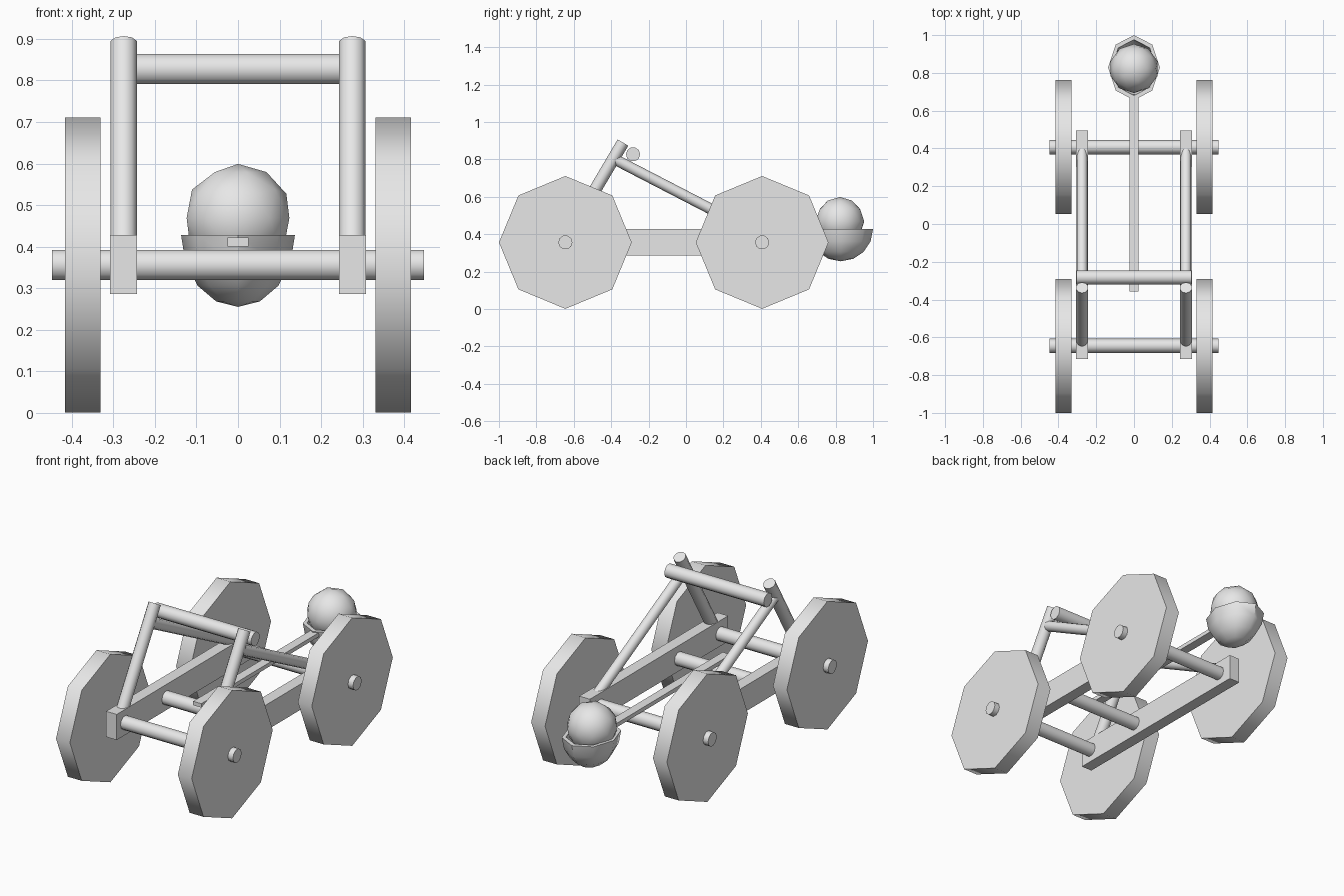
import bpy, bmesh, math
from mathutils import Vector, Matrix

if "Cube" in bpy.data.objects:
    bpy.data.objects.remove(bpy.data.objects["Cube"])

grey = bpy.data.materials.new("light_grey")
grey.diffuse_color = (0.8, 0.8, 0.8, 1)
grey.use_nodes = True
grey.node_tree.nodes["Principled BSDF"].inputs["Base Color"].default_value = grey.diffuse_color


def finish(name, bm, smooth=True):
    """Turn a bmesh into a named object with the shared material."""
    bmesh.ops.recalc_face_normals(bm, faces=bm.faces)
    mesh = bpy.data.meshes.new(name)
    bm.to_mesh(mesh)
    bm.free()
    mesh.materials.append(grey)
    obj = bpy.data.objects.new(name, mesh)
    bpy.context.collection.objects.link(obj)
    if smooth:
        bpy.ops.object.select_all(action='DESELECT')
        obj.select_set(True)
        bpy.context.view_layer.objects.active = obj
        bpy.ops.object.shade_smooth_by_angle(angle=math.radians(50))
    return obj


def rod(name, start, end, radius, sides=10):
    """Capped cylinder between two points."""
    a, b = Vector(start), Vector(end)
    turn = Vector((0, 0, 1)).rotation_difference(b - a).to_matrix().to_4x4()
    bm = bmesh.new()
    bmesh.ops.create_cone(bm, cap_ends=True, segments=sides, radius1=radius,
                          radius2=radius, depth=(b - a).length,
                          matrix=Matrix.Translation((a + b) / 2) @ turn)
    return finish(name, bm)


def box(name, low, high):
    """Box between two corners."""
    a, b = Vector(low), Vector(high)
    bm = bmesh.new()
    bmesh.ops.create_cube(bm, size=1, matrix=Matrix.Translation((a + b) / 2)
                          @ Matrix.Diagonal((*(b - a), 1)))
    return finish(name, bm, smooth=False)


HUB_Z = 0.356

# Axles and octagonal wheels
for place, y in (("front", -0.645), ("rear", 0.407)):
    rod(place + "_axle", (-0.447, y, HUB_Z), (0.447, y, HUB_Z), 0.038)
    for side, s in (("left", -1), ("right", 1)):
        rod(f"{place}_{side}_wheel", (s * 0.331, y, HUB_Z),
            (s * 0.416, y, HUB_Z), 0.355, 8)

# Side beams, leaning posts and braces
for side, s in (("left", -1), ("right", 1)):
    x = s * 0.275
    box(side + "_beam", (x - 0.0325, -0.716, 0.286), (x + 0.0325, 0.496, 0.428))
    rod(side + "_post", (x, -0.65, 0.36), (x, -0.337, 0.89), 0.033)
    rod(side + "_brace", (x, -0.38, 0.80), (x, 0.46, 0.365), 0.029)

# Cross bars: upper stop and lower pivot
rod("stop_bar", (-0.305, -0.283, 0.827), (0.305, -0.283, 0.827), 0.038)
rod("pivot_bar", (-0.28, -0.283, HUB_Z), (0.28, -0.283, HUB_Z), 0.038)

# Throwing arm
box("throwing_arm", (-0.025, -0.357, 0.400), (0.025, 0.685, 0.422))

# Hollow bowl: outer and inner half spheres joined by a rim
bm = bmesh.new()
SIDES, STEPS = 8, 4
rims = []
for k in (1.0, 0.86):
    rings = []
    for j in range(STEPS):
        t = math.pi / 2 * j / STEPS
        rings.append([bm.verts.new((
            0.137 * k * math.cos(t) * math.cos(2 * math.pi * i / SIDES),
            0.828 + 0.172 * k * math.cos(t) * math.sin(2 * math.pi * i / SIDES),
            0.428 - 0.173 * k * math.sin(t))) for i in range(SIDES)])
    pole = bm.verts.new((0, 0.828, 0.428 - 0.173 * k))
    for i in range(SIDES):
        n = (i + 1) % SIDES
        for r, q in zip(rings, rings[1:]):
            bm.faces.new((r[i], r[n], q[n], q[i]))
        bm.faces.new((rings[-1][i], rings[-1][n], pole))
    rims.append(rings[0])
for i in range(SIDES):
    n = (i + 1) % SIDES
    bm.faces.new((rims[0][i], rims[0][n], rims[1][n], rims[1][i]))
finish("bowl", bm)

# Ball resting in the bowl
bm = bmesh.new()
bmesh.ops.create_icosphere(bm, subdivisions=2, radius=0.13,
                           matrix=Matrix.Translation((0, 0.823, 0.469)))
finish("ball", bm)
